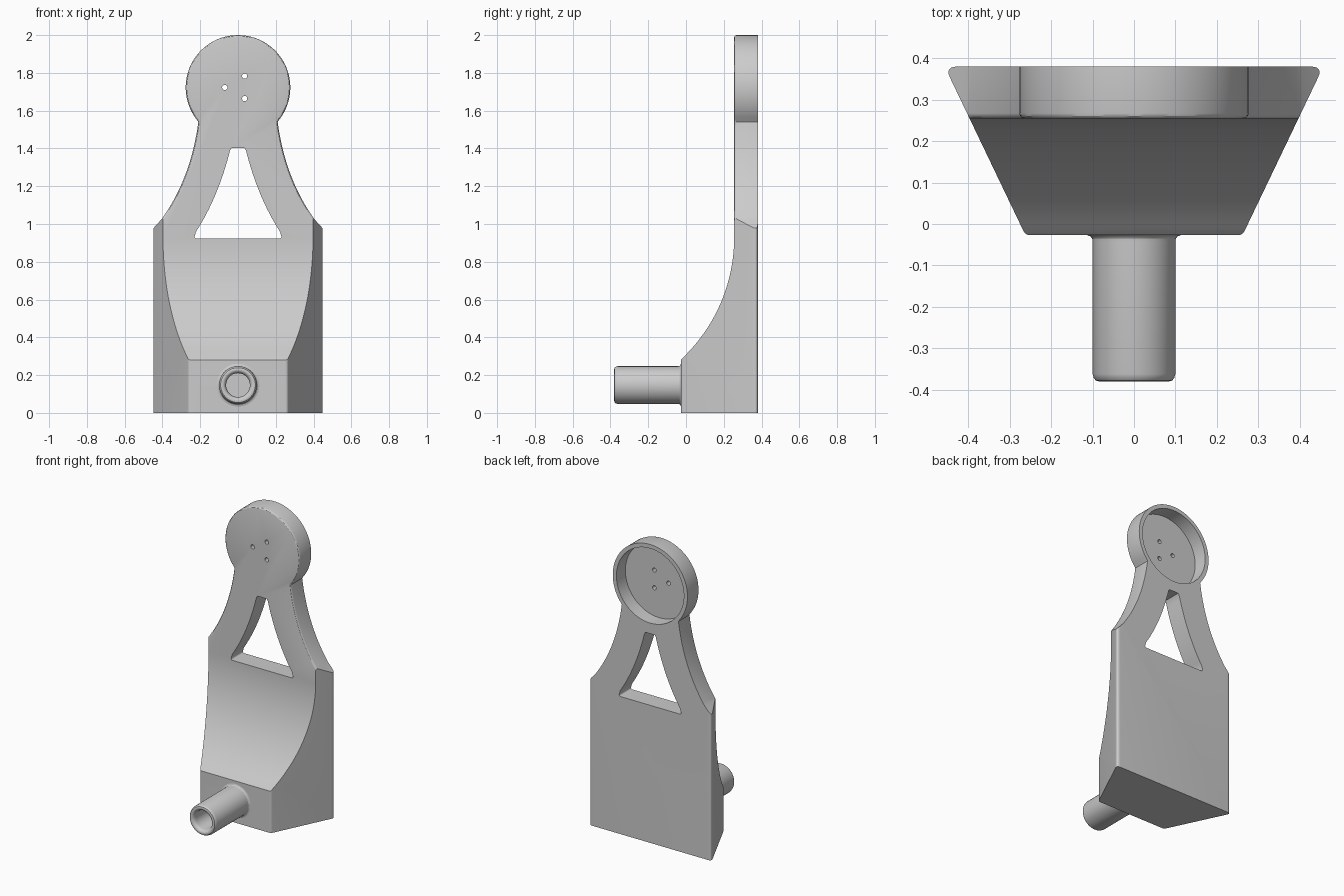
import bpy, bmesh, math
from mathutils import Vector

if "Cube" in bpy.data.objects:
    bpy.data.objects.remove(bpy.data.objects["Cube"])

grey = bpy.data.materials.new("plain grey")
grey.use_nodes = True
COLOUR = (0.6, 0.6, 0.6, 1)
grey.diffuse_color = COLOUR
grey.node_tree.nodes["Principled BSDF"].inputs["Base Color"].default_value = COLOUR


def make(name, bm, helper=False):
    bmesh.ops.recalc_face_normals(bm, faces=bm.faces)
    mesh = bpy.data.meshes.new(name)
    bm.to_mesh(mesh)
    bm.free()
    mesh.materials.append(grey)
    obj = bpy.data.objects.new(name, mesh)
    bpy.context.collection.objects.link(obj)
    obj.hide_render = helper
    return obj


def prism(name, outline, axis, low, high, helper=True):
    """Extrude a closed 2D outline along one axis."""
    bm = bmesh.new()
    verts = []
    for p in outline:
        co = list(p)
        co.insert(axis, low)
        verts.append(bm.verts.new(co))
    face = bm.faces.new(verts)
    moved = bmesh.ops.extrude_face_region(bm, geom=[face])["geom"]
    shift = Vector((0, 0, 0))
    shift[axis] = high - low
    bmesh.ops.translate(bm, vec=shift, verts=[g for g in moved if isinstance(g, bmesh.types.BMVert)])
    return make(name, bm, helper)


def bezier(a, b, c, n=16):
    a, b, c = Vector(a), Vector(b), Vector(c)
    return [a.lerp(b, i / n).lerp(b.lerp(c, i / n), i / n) for i in range(n + 1)]


def rounded(corner, before, after, r):
    c = Vector(corner)
    p = c + (Vector(before) - c).normalized() * r
    q = c + (Vector(after) - c).normalized() * r
    return bezier(p, c, q, 6)


def mirrored(half):
    """Close an outline that is symmetrical about x = 0."""
    return list(half) + [Vector((-p[0], p[1])) for p in reversed(half)]


def circle(cx, cz, r, n):
    return [(cx + r * math.cos(math.tau * i / n), cz + r * math.sin(math.tau * i / n)) for i in range(n)]


def apply_boolean(obj, tool, operation):
    mod = obj.modifiers.new("cut", 'BOOLEAN')
    mod.object, mod.operation, mod.solver = tool, operation, 'EXACT'
    bpy.context.view_layer.update()
    result = bpy.data.meshes.new_from_object(obj.evaluated_get(bpy.context.evaluated_depsgraph_get()))
    obj.modifiers.clear()
    obj.data = result
    bpy.data.objects.remove(tool)


def smooth(obj):
    bpy.ops.object.select_all(action='DESELECT')
    obj.select_set(True)
    bpy.context.view_layer.objects.active = obj
    bpy.ops.object.shade_smooth_by_angle(angle=math.radians(30))


FRONT, BACK, FOOT = 0.255, 0.38, -0.027
HEAD_Z, HEAD_R = 1.723, 0.277

# Side profile: block with a scooped front and a thin upright plate
R = 0.884
sweep = math.asin(0.65 / R)
scoop = [(FRONT - R + R * math.cos(t), 0.93 - R * math.sin(t))
         for t in [sweep * (1 - i / 32) for i in range(33)]]
side = [(0.5, 0), (FOOT, 0), (FOOT, 0.28)] + scoop[1:] + [(FRONT, 2.1), (0.5, 2.1)]
body = prism("backrest_body", side, 0, -1, 1, helper=False)

# Plan: trapezium, rounded at the corners
nose, wing = (0.262, FOOT), (0.457, BACK)
plan = rounded(nose, (0, FOOT), wing, 0.012) + rounded(wing, nose, (0, BACK), 0.03)
apply_boolean(body, prism("plan_cutter", mirrored(plan), 2, -0.1, 2.2), 'INTERSECT')

# Front silhouette: wide base, flared neck and round head
start = math.atan2(1.54 - HEAD_Z, 0.21)
neck = bezier((0.405, 1.025), (0.25, 1.24), (0.21, 1.54), 24)
head = []
for i in range(1, 41):
    a = start + (math.pi / 2 - start) * i / 40.5
    head.append((HEAD_R * math.cos(a), HEAD_Z + HEAD_R * math.sin(a)))
silhouette = [(0.5, -0.1), (0.5, 0.92)] + neck + head
apply_boolean(body, prism("silhouette_cutter", mirrored(silhouette), 1, -1, 1), 'INTERSECT')

# Soft front edge around the neck and head
bm = bmesh.new()
bm.from_mesh(body.data)
bmesh.ops.remove_doubles(bm, verts=bm.verts, dist=0.0002)
rim = [e for e in bm.edges if len(e.link_faces) == 2 and e.calc_face_angle(0) > 1
       and all(abs(v.co.y - FRONT) < 0.001 and v.co.z > 1.03 for v in e.verts)]
bmesh.ops.bevel(bm, geom=rim, offset=0.012, segments=3, profile=0.5, affect='EDGES', clamp_overlap=True)
bm.to_mesh(body.data)
bm.free()

# Tapered window through the neck
top, low = (0.042, 1.402), (0.235, 0.922)
edge = bezier((0.042, 1.39), (0.105, 1.14), (0.222, 0.96), 16)
window = rounded(low, (0, 0.922), (0.215, 0.97), 0.02) + list(reversed(edge)) + [Vector((0.034, 1.402))]
apply_boolean(body, prism("window_cutter", mirrored(window), 1, 0, 1), 'DIFFERENCE')

# Round recess in the back of the head, and three small holes
apply_boolean(body, prism("recess_cutter", circle(0, HEAD_Z, 0.25, 96), 1, 0.285, 1), 'DIFFERENCE')
for x, z in [(-0.07, 1.723), (0.035, 1.783), (0.035, 1.664)]:
    apply_boolean(body, prism("hole_cutter", circle(x, z, 0.014, 20), 1, 0, 1), 'DIFFERENCE')
smooth(body)

# Hollow peg on the front, turned from a profile of radius and depth
peg_profile = [(0.115, -0.02), (0.113, -0.027), (0.105, -0.03), (0.101, -0.035), (0.1, -0.043),
               (0.1, -0.362), (0.097, -0.372), (0.092, -0.378), (0.084, -0.38), (0.077, -0.379),
               (0.07, -0.374), (0.065, -0.365), (0.063, -0.355), (0.063, -0.04), (0, -0.04)]
bm = bmesh.new()
verts = [bm.verts.new((r, y, 0.147)) for r, y in peg_profile]
edges = [bm.edges.new(pair) for pair in zip(verts, verts[1:])]
bmesh.ops.spin(bm, geom=verts + edges, cent=(0, 0, 0.147), axis=(0, 1, 0),
               angle=math.tau, steps=64, use_duplicate=False)
bmesh.ops.remove_doubles(bm, verts=bm.verts, dist=0.0001)
smooth(make("front_peg", bm))
